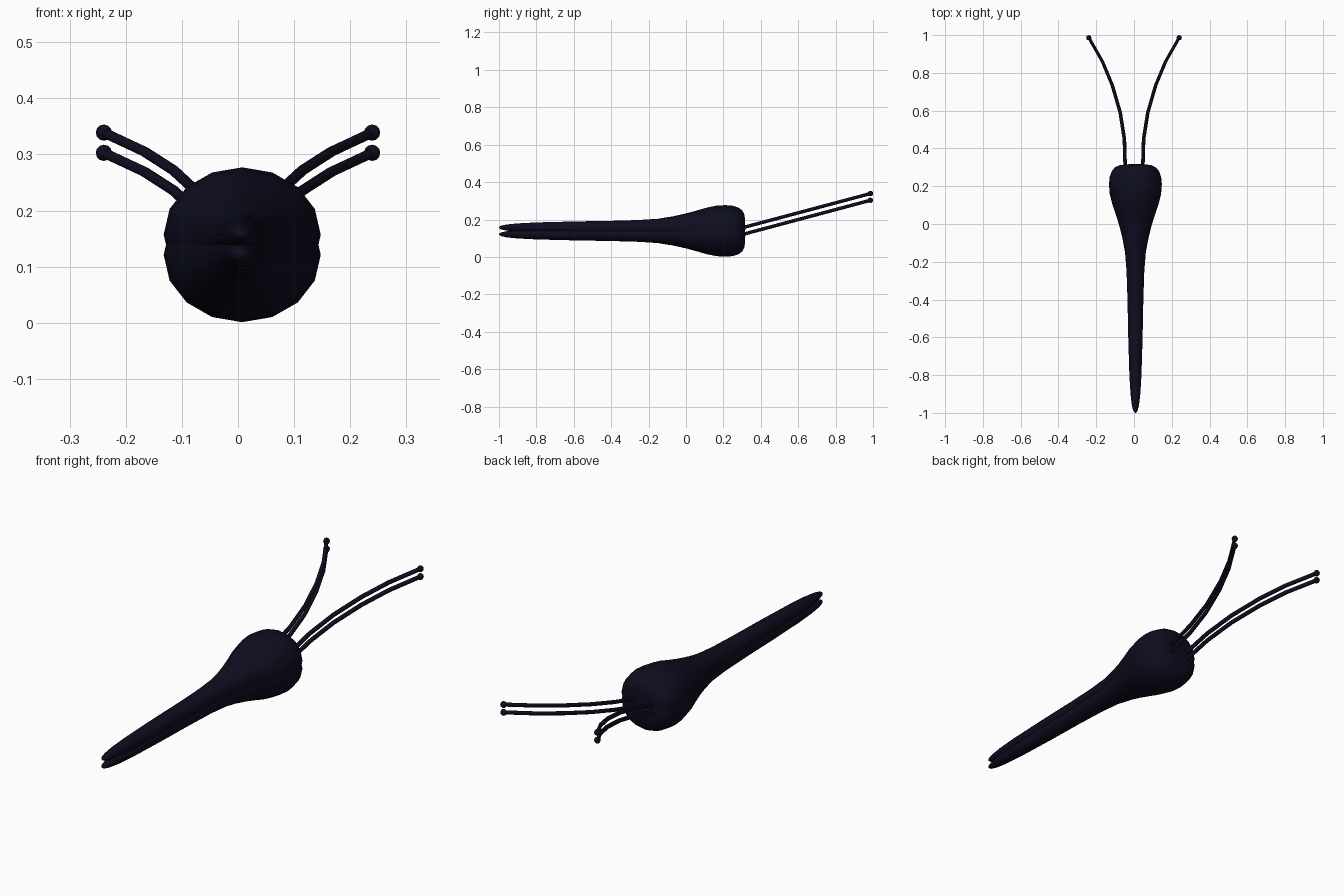
import bpy
import math
from mathutils import Vector

cube = bpy.data.objects.get("Cube")
if cube:
    bpy.data.objects.remove(cube)

navy = bpy.data.materials.new("dark navy")
navy.use_nodes = True
colour = (0.004, 0.004, 0.014, 1)
navy.diffuse_color = colour
navy.node_tree.nodes["Principled BSDF"].inputs["Base Color"].default_value = colour


def finish(obj, name):
    obj.name = name
    obj.data.materials.append(navy)
    bpy.ops.object.select_all(action="DESELECT")
    obj.select_set(True)
    bpy.context.view_layer.objects.active = obj
    bpy.ops.object.shade_smooth_by_angle(angle=math.radians(60))


def loft(name, rings, sides, flat=1.0):
    """Skin rings of (centre, radius) that face along y, with closed ends."""
    verts, faces = [], []
    for centre, radius in rings:
        for i in range(sides):
            a = math.tau * i / sides
            verts.append(centre + Vector((radius * math.cos(a), 0, radius * flat * math.sin(a))))
    for r in range(len(rings) - 1):
        for i in range(sides):
            j = (i + 1) % sides
            a, b = r * sides, (r + 1) * sides
            faces.append((a + i, b + i, b + j, a + j))
    faces.append(tuple(range(sides)))
    faces.append(tuple(reversed(range(len(verts) - sides, len(verts)))))
    mesh = bpy.data.meshes.new(name)
    mesh.from_pydata(verts, [], faces)
    obj = bpy.data.objects.new(name, mesh)
    bpy.context.collection.objects.link(obj)
    finish(obj, name)


# Body outline as (y, half width), from the pointed front to the blunt back
body_profile = [
    (-1, 0.002), (-0.99, 0.011), (-0.96, 0.019), (-0.9, 0.026), (-0.8, 0.032),
    (-0.6, 0.038), (-0.4, 0.042), (-0.25, 0.047), (-0.15, 0.055), (-0.07, 0.07),
    (0, 0.088), (0.06, 0.107), (0.11, 0.124), (0.16, 0.136), (0.21, 0.14),
    (0.25, 0.136), (0.28, 0.125), (0.3, 0.108), (0.311, 0.085), (0.316, 0.05),
    (0.317, 0.005),
]
# Feeler path as (x, y), curving outward
feeler_path = [(0.046, 0.28), (0.051, 0.45), (0.073, 0.59), (0.115, 0.735),
               (0.167, 0.86), (0.239, 0.986)]

# Two overlapping layers, each with a body and a pair of tipped feelers
for layer, z in (("lower", 0.121), ("upper", 0.157)):
    loft(layer + "_body", [(Vector((0.0075, y, z)), r) for y, r in body_profile], 16, 0.857)
    for side, s in (("left", 1), ("right", -1)):
        path = [Vector((s * x, y, z + 0.267 * (y - 0.305))) for x, y in feeler_path]
        loft(f"{layer}_{side}_feeler", [(p, 0.0095) for p in path], 8)
        bpy.ops.mesh.primitive_uv_sphere_add(segments=8, ring_count=6, radius=0.0145,
                                             location=path[-1])
        finish(bpy.context.object, f"{layer}_{side}_feeler_tip")
